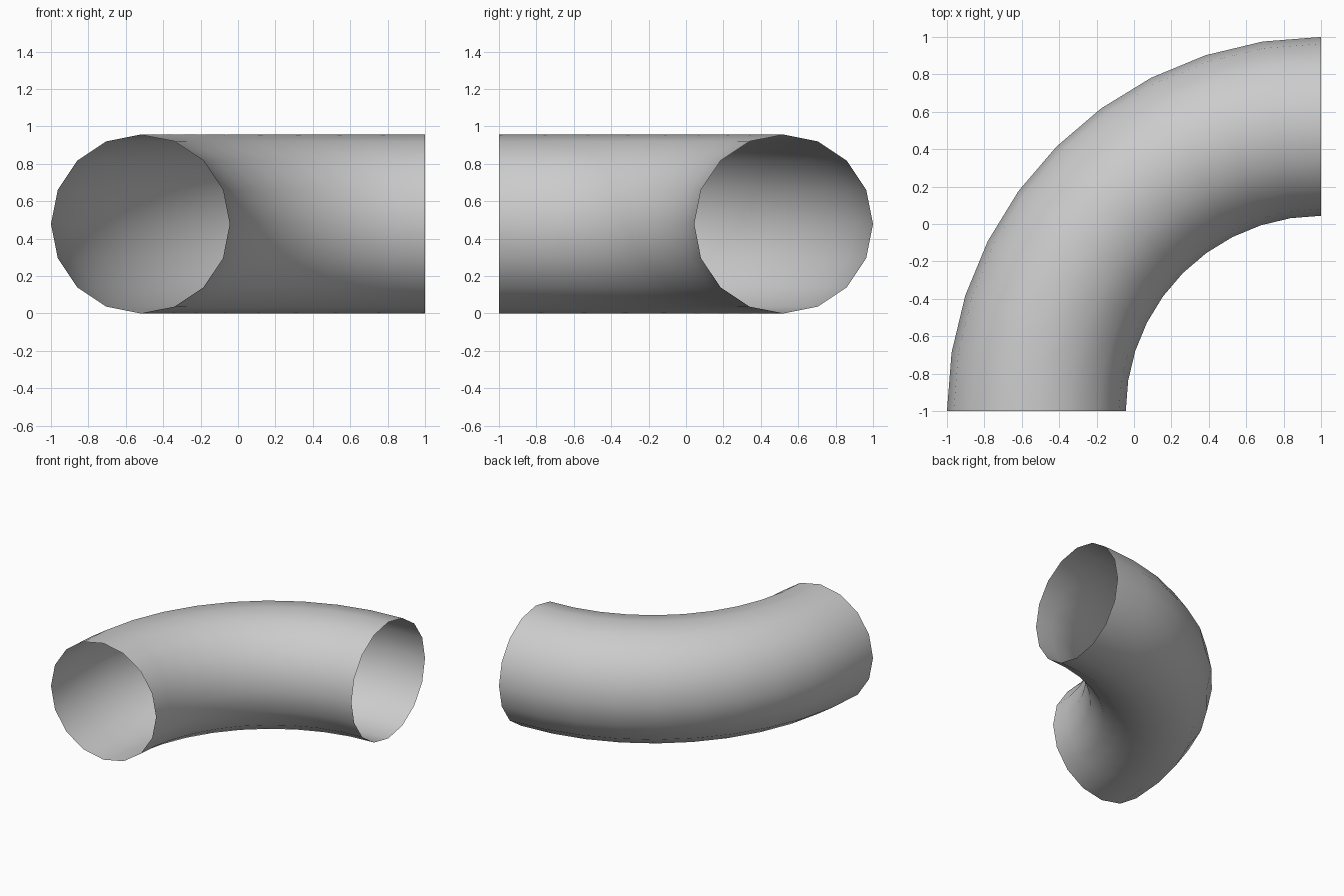
import bpy, bmesh, math
from mathutils import Vector, Matrix

if "Cube" in bpy.data.objects:
    bpy.data.objects.remove(bpy.data.objects["Cube"])

TUBE_R, BEND_R = 0.478, 1.522
SIDES, STEPS = 16, 10
PIVOT = Vector((1, -1, 0))

bm = bmesh.new()

# Round cross-section standing upright at the front opening
ring = bmesh.ops.create_circle(
    bm, segments=SIDES, radius=TUBE_R,
    matrix=Matrix.Translation((PIVOT.x - BEND_R, PIVOT.y, TUBE_R))
    @ Matrix.Rotation(math.pi / 2, 4, 'X'))
edges = list({e for v in ring["verts"] for e in v.link_edges})

# Sweep it a quarter turn to make the open-ended elbow
bmesh.ops.spin(bm, geom=edges + ring["verts"], cent=PIVOT, axis=(0, 0, 1),
               angle=-math.pi / 2, steps=STEPS, use_duplicate=False)
bmesh.ops.recalc_face_normals(bm, faces=bm.faces)
for f in bm.faces:
    f.smooth = True

mesh = bpy.data.meshes.new("pipe_elbow")
bm.to_mesh(mesh)
bm.free()
elbow = bpy.data.objects.new("pipe_elbow", mesh)
bpy.context.collection.objects.link(elbow)
